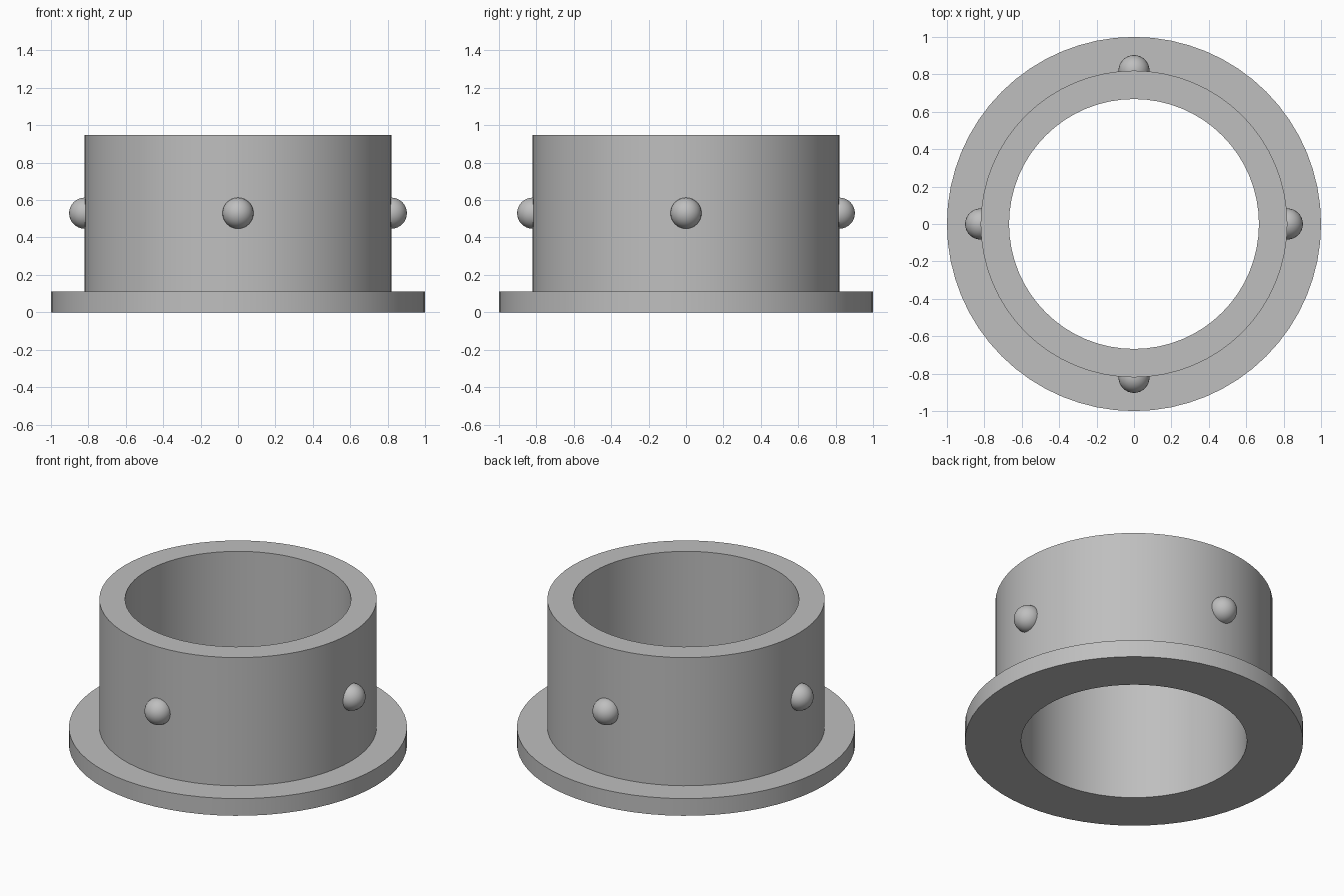
import bpy, bmesh, math
from mathutils import Matrix, Vector

cube = bpy.data.objects.get("Cube")
if cube:
    bpy.data.objects.remove(cube, do_unlink=True)

# Plain grey material
grey = bpy.data.materials.new("grey")
grey.use_nodes = True
colour = (0.52, 0.52, 0.52, 1)
grey.diffuse_color = colour
grey.node_tree.nodes["Principled BSDF"].inputs["Base Color"].default_value = colour


def add_object(name, bm):
    bmesh.ops.recalc_face_normals(bm, faces=bm.faces[:])
    mesh = bpy.data.meshes.new(name)
    bm.to_mesh(mesh)
    bm.free()
    mesh.materials.append(grey)
    obj = bpy.data.objects.new(name, mesh)
    bpy.context.collection.objects.link(obj)
    bpy.ops.object.select_all(action="DESELECT")
    obj.select_set(True)
    bpy.context.view_layer.objects.active = obj
    bpy.ops.object.shade_smooth_by_angle(angle=math.radians(35))
    return obj


# Flanged sleeve: closed cross-section spun around the vertical axis
BORE, WALL, FLANGE = 0.668, 0.82, 1.0
STEP, TOP = 0.112, 0.948
profile = [(BORE, 0), (FLANGE, 0), (FLANGE, STEP), (WALL, STEP), (WALL, TOP), (BORE, TOP)]
bm = bmesh.new()
verts = [bm.verts.new((r, 0, z)) for r, z in profile]
edges = [bm.edges.new((v, verts[i - 1])) for i, v in enumerate(verts)]
bmesh.ops.spin(bm, geom=verts + edges, cent=(0, 0, 0), axis=(0, 0, 1),
               angle=math.tau, steps=64, use_merge=True)
bmesh.ops.remove_doubles(bm, verts=bm.verts[:], dist=0.0001)
add_object("flanged_sleeve", bm)

# Four round studs, half sunk into the sleeve wall
for side, quarter in (("left", 0), ("back", 1), ("right", 2), ("front", 3)):
    bm = bmesh.new()
    bmesh.ops.create_uvsphere(bm, u_segments=32, v_segments=16, radius=0.083)
    stud = add_object(side + "_stud", bm)
    stud.location = Matrix.Rotation(quarter * math.pi / 2, 3, "Z") @ Vector((WALL, 0, 0.53))
